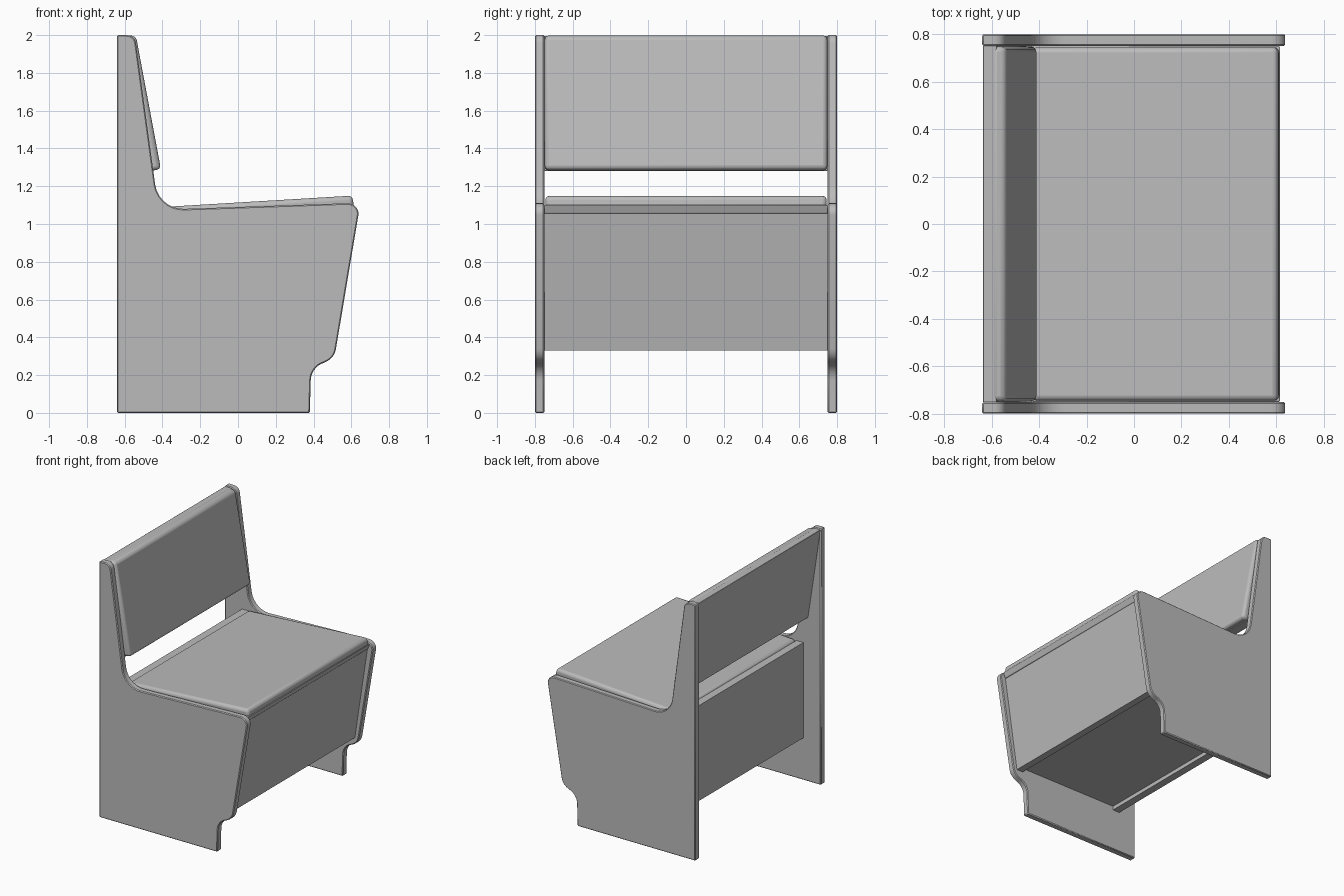
import bpy
import bmesh
import math

if "Cube" in bpy.data.objects:
    bpy.data.objects.remove(bpy.data.objects["Cube"], do_unlink=True)

grey = bpy.data.materials.new("plain_grey")
grey.use_nodes = True
colour = (0.5, 0.5, 0.5, 1)
grey.diffuse_color = colour
grey.node_tree.nodes["Principled BSDF"].inputs["Base Color"].default_value = colour


def prism(name, outline, y0, y1, bevel, segments=2):
    """Extrude an x-z outline from y0 to y1 and soften its edges."""
    bm = bmesh.new()
    face = bm.faces.new([bm.verts.new((x, y0, z)) for x, z in outline])
    ext = bmesh.ops.extrude_face_region(bm, geom=[face])
    for v in ext["geom"]:
        if isinstance(v, bmesh.types.BMVert):
            v.co.y = y1
    bmesh.ops.recalc_face_normals(bm, faces=bm.faces[:])
    mesh = bpy.data.meshes.new(name)
    bm.to_mesh(mesh)
    bm.free()
    mesh.materials.append(grey)
    ob = bpy.data.objects.new(name, mesh)
    bpy.context.collection.objects.link(ob)
    if bevel:
        mod = ob.modifiers.new("soft_edges", "BEVEL")
        mod.width = bevel
        mod.segments = segments
        mod.limit_method = "ANGLE"
        mod.angle_limit = math.radians(40)
    bpy.ops.object.select_all(action="DESELECT")
    ob.select_set(True)
    bpy.context.view_layer.objects.active = ob
    bpy.ops.object.shade_smooth_by_angle(angle=math.radians(30))
    return ob


def arc(cx, cz, rx, rz, start, end, steps=7):
    """Points on an elliptical corner, angles in degrees."""
    angles = [math.radians(start + (end - start) * i / steps) for i in range(steps + 1)]
    return [(cx + rx * math.cos(a), cz + rz * math.sin(a)) for a in angles]


# Two side panels sharing one outline
side = [(-0.64, 0), (0.38, 0)]
side += arc(0.485, 0.17, 0.1, 0.1, 180, 105)
side += arc(0.435, 0.355, 0.085, 0.09, -62, -8)
side += arc(0.58, 1.055, 0.058, 0.055, -8, 94)
side += arc(-0.29, 1.23, 0.15, 0.15, 272, 188)
side += arc(-0.59, 1.95, 0.05, 0.05, 8, 90)
side += [(-0.64, 2.0)]
for name, y in (("right_side_panel", -0.8), ("left_side_panel", 0.75)):
    prism(name, side, y, y + 0.05, 0.006, 1)

# Storage box: sloped front, upright back and raised floor
W = 0.752
prism("front_panel", [(0.43, 0.33), (0.485, 0.33), (0.595, 1.06), (0.54, 1.06)], -W, W, 0)
prism("back_panel", [(-0.49, 0.33), (-0.43, 0.33), (-0.43, 1.075), (-0.49, 1.075)], -W, W, 0)
prism("box_floor", [(-0.44, 0.36), (0.445, 0.36), (0.45, 0.40), (-0.44, 0.40)], -W, W, 0)

# Seat: board with padded top
prism("seat_board", [(-0.43, 0.99), (0.60, 1.055), (0.617, 1.10), (-0.43, 1.04)], -0.75, 0.75, 0.005)
prism("seat_cushion", [(-0.43, 1.03), (0.615, 1.085), (0.605, 1.15), (-0.43, 1.088)], -0.745, 0.745, 0.022, 3)

# Backrest: tilted board with padded front
prism("backrest_board", [(-0.53, 1.28), (-0.455, 1.28), (-0.58, 1.995), (-0.638, 1.995)], -W, W, 0.004)
prism("backrest_cushion", [(-0.47, 1.28), (-0.408, 1.29), (-0.54, 1.995), (-0.6, 2.0)], -0.748, 0.748, 0.022, 3)
